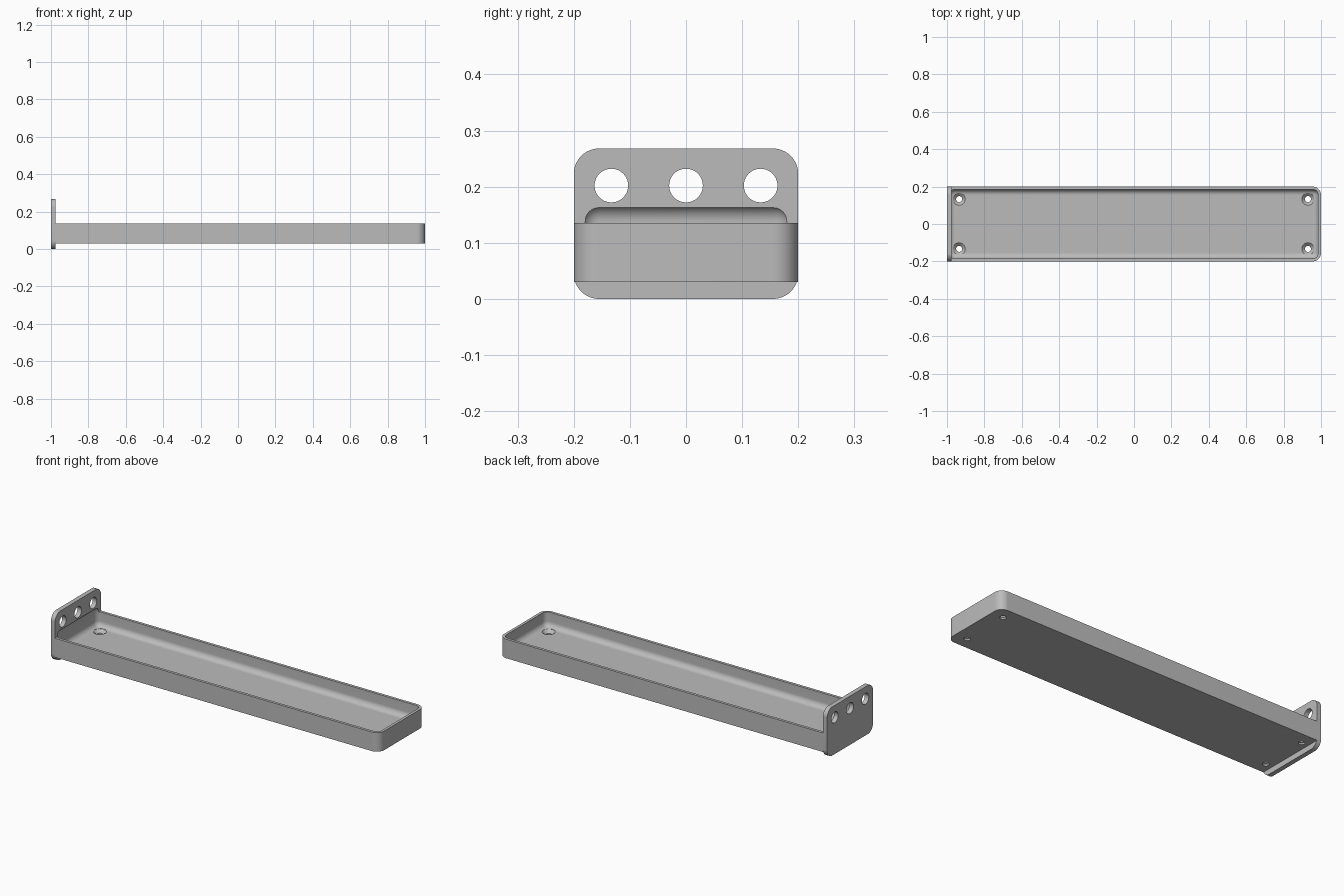
import bpy, bmesh, math
from mathutils import Matrix

if "Cube" in bpy.data.objects:
    bpy.data.objects.remove(bpy.data.objects["Cube"], do_unlink=True)

grey = bpy.data.materials.new("satin grey")
grey.use_nodes = True
colour = (0.5, 0.5, 0.5, 1)
grey.diffuse_color = colour
grey.node_tree.nodes["Principled BSDF"].inputs["Base Color"].default_value = colour


def finish(name, bm):
    mesh = bpy.data.meshes.new(name)
    bm.to_mesh(mesh)
    bm.free()
    mesh.materials.append(grey)
    obj = bpy.data.objects.new(name, mesh)
    bpy.context.collection.objects.link(obj)
    return obj


def rounded_box(name, lo, hi, radius, pick):
    """Box between two corners, rounding the edges chosen by pick(edge)."""
    bm = bmesh.new()
    size = [b - a for a, b in zip(lo, hi)]
    mid = [(a + b) / 2 for a, b in zip(lo, hi)]
    bmesh.ops.create_cube(bm, size=1, matrix=Matrix.Translation(mid) @ Matrix.Diagonal((*size, 1)))
    bmesh.ops.bevel(bm, geom=[e for e in bm.edges if pick(e)], offset=radius,
                    segments=12, profile=0.5, affect='EDGES')
    return finish(name, bm)


def along(edge, axis):
    return abs((edge.verts[0].co - edge.verts[1].co).normalized()[axis]) > 0.9


def lathe(name, profile, matrix):
    """Closed solid turned about z from (radius, height) points."""
    bm = bmesh.new()
    rings = []
    steps = 40
    for r, z in profile:
        rings.append([bm.verts.new((r * math.cos(math.tau * i / steps),
                                    r * math.sin(math.tau * i / steps), z)) for i in range(steps)])
    for a, b in zip(rings, rings[1:]):
        for i in range(steps):
            j = (i + 1) % steps
            bm.faces.new((a[i], a[j], b[j], b[i]))
    bm.faces.new(rings[0][::-1])
    bm.faces.new(rings[-1])
    bm.transform(matrix)
    return finish(name, bm)


def cut(target, cutter):
    cutter.hide_render = True
    mod = target.modifiers.new("cut", 'BOOLEAN')
    mod.operation = 'DIFFERENCE'
    mod.solver = 'EXACT'
    mod.object = cutter
    bpy.context.view_layer.objects.active = target
    bpy.ops.object.modifier_apply(modifier=mod.name)


PLATE_X, BASE, FLOOR, RIM = -0.975, 0.03, 0.055, 0.135

# Tray body, rounded at its free end
tray = rounded_box("tray", (PLATE_X, -0.2, BASE), (1, 0.2, RIM), 0.045,
                   lambda e: along(e, 2) and e.verts[0].co.x > 0)

# Upright end plate
end_plate = rounded_box("end_plate", (-1, -0.2, 0), (PLATE_X, 0.2, 0.268), 0.045,
                        lambda e: along(e, 0))

# Soft-edged hollow that also scoops into the plate
hollow = rounded_box("hollow_cutter", (-0.988, -0.185, FLOOR), (0.985, 0.185, 0.168), 0.03,
                     lambda e: True)
cutters = [hollow]
cut(tray, hollow)
cut(end_plate, hollow)

# Countersunk screw holes in the floor
for x in (-0.935, 0.93):
    for y in (-0.133, 0.133):
        sink = lathe("screw_hole_cutter",
                     [(0.016, 0), (0.016, 0.039), (0.033, FLOOR), (0.033, 0.1)],
                     Matrix.Translation((x, y, 0)))
        cut(tray, sink)
        cutters.append(sink)

# Three round holes through the plate
for y in (-0.133, 0, 0.133):
    hole = lathe("plate_hole_cutter", [(0.03, -0.05), (0.03, 0.05)],
                 Matrix.Translation((-0.99, y, 0.202)) @ Matrix.Rotation(math.pi / 2, 4, 'Y'))
    cut(end_plate, hole)
    cutters.append(hole)

for cutter in cutters:
    bpy.data.objects.remove(cutter, do_unlink=True)

# Smooth fillets, crisp edges
bpy.ops.object.select_all(action='DESELECT')
for obj in (tray, end_plate):
    obj.select_set(True)
bpy.context.view_layer.objects.active = tray
bpy.ops.object.shade_smooth_by_angle(angle=math.radians(30))
